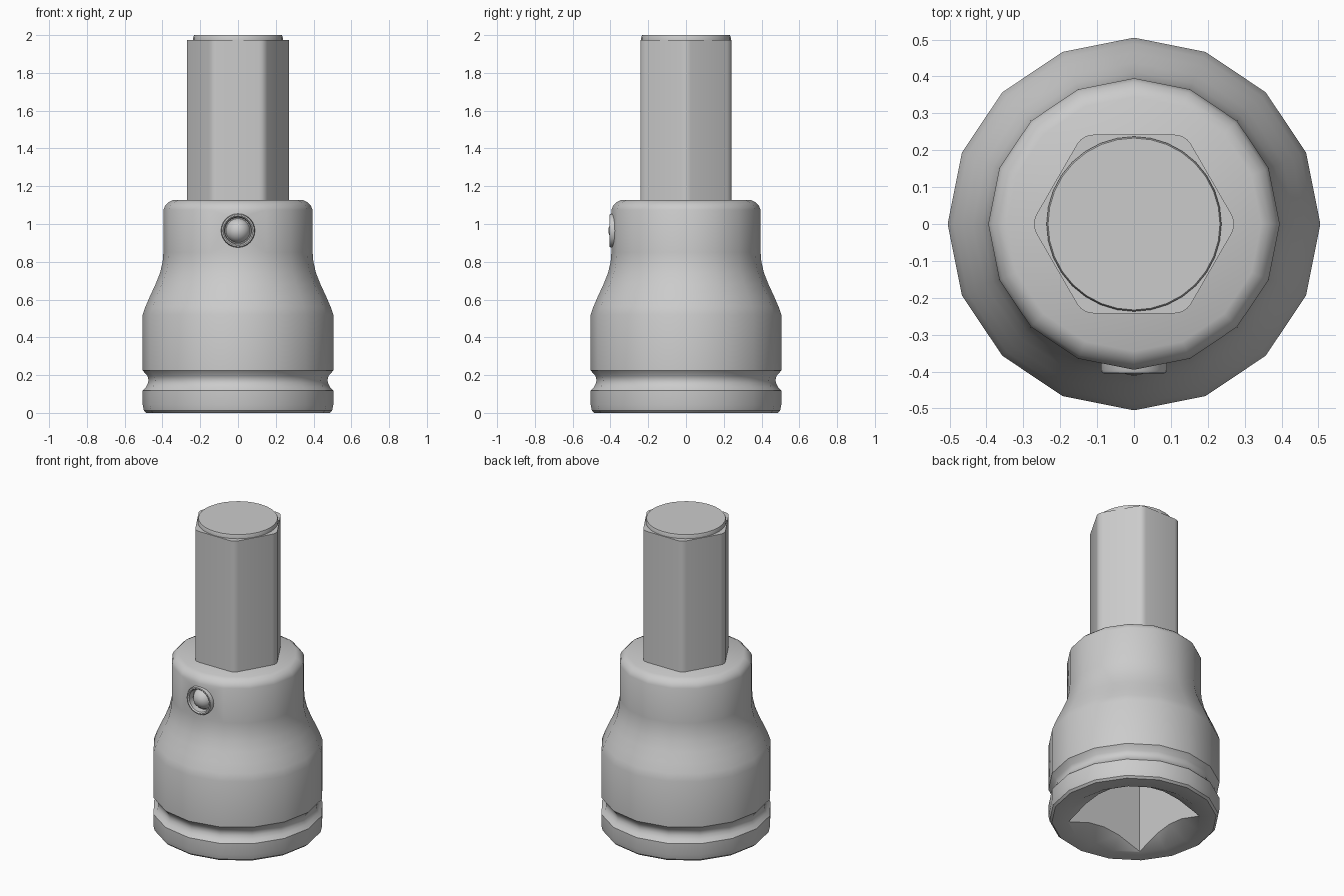
import bpy, bmesh
from math import sin, cos, pi, radians
from mathutils import Matrix

if "Cube" in bpy.data.objects:
    bpy.data.objects.remove(bpy.data.objects["Cube"])


def loft(name, rings, matrix=None):
    """Closed solid from equal-length rings of points, capped at both ends."""
    bm = bmesh.new()
    vs = [[bm.verts.new(p) for p in ring] for ring in rings]
    n = len(vs[0])
    for a, b in zip(vs, vs[1:]):
        for i in range(n):
            j = (i + 1) % n
            bm.faces.new((a[i], a[j], b[j], b[i]))
    bm.faces.new(vs[0][::-1])
    bm.faces.new(vs[-1])
    if matrix:
        bm.transform(matrix)
    bmesh.ops.recalc_face_normals(bm, faces=bm.faces)
    return to_object(name, bm)


def to_object(name, bm):
    mesh = bpy.data.meshes.new(name)
    bm.to_mesh(mesh)
    bm.free()
    ob = bpy.data.objects.new(name, mesh)
    bpy.context.collection.objects.link(ob)
    return ob


def lathe(name, profile, sides, matrix=None):
    return loft(name, [[(r * cos(2 * pi * i / sides), r * sin(2 * pi * i / sides), z)
                        for i in range(sides)] for r, z in profile], matrix)


def activate(ob):
    bpy.ops.object.select_all(action='DESELECT')
    ob.select_set(True)
    bpy.context.view_layer.objects.active = ob


def cut(ob, cutter):
    cutter.hide_render = True
    activate(ob)
    mod = ob.modifiers.new("cut", 'BOOLEAN')
    mod.operation, mod.solver, mod.object = 'DIFFERENCE', 'EXACT', cutter
    bpy.ops.object.modifier_apply(modifier=mod.name)
    bpy.data.objects.remove(cutter)


def smooth(ob, degrees=32):
    activate(ob)
    bpy.ops.object.shade_smooth_by_angle(angle=radians(degrees))


# Socket body: countersunk base, grooved flange, flared shoulder, bevelled top
body = lathe("socket_body", [
    (0.24, 0.087), (0.39, 0), (0.485, 0), (0.498, 0.012), (0.505, 0.045), (0.505, 0.118),
    (0.486, 0.138), (0.476, 0.158), (0.474, 0.175), (0.479, 0.195), (0.505, 0.225),
    (0.505, 0.52), (0.489, 0.565), (0.465, 0.62), (0.437, 0.68), (0.413, 0.74),
    (0.399, 0.80), (0.395, 0.85), (0.395, 1.075), (0.385, 1.098), (0.367, 1.115),
    (0.345, 1.126)], 16)

# Square drive recess
bm = bmesh.new()
bmesh.ops.create_cube(bm, size=1, matrix=Matrix.Translation((0, 0, 0.2))
                      @ Matrix.Diagonal((0.545, 0.545, 0.8, 1)))
cut(body, to_object("drive_cutter", bm))

# Retaining pin hole on the front; local z points along -y
front = Matrix.Translation((0, 0, 0.965)) @ Matrix.Rotation(pi / 2, 4, 'X')
cut(body, lathe("pin_hole_cutter", [(0.075, 0.34), (0.075, 0.5)], 24, front))
smooth(body)

# Raised collar around the pin hole
collar = lathe("pin_collar", [
    (0.071, 0.335), (0.09, 0.335), (0.09, 0.396), (0.086, 0.404), (0.079, 0.405),
    (0.072, 0.398), (0.069, 0.36)], 24, front)
smooth(collar)

# Domed pin
bm = bmesh.new()
bmesh.ops.create_uvsphere(bm, u_segments=24, v_segments=12, radius=0.066,
                          matrix=front @ Matrix.Translation((0, 0, 0.345)))
smooth(to_object("pin_ball", bm))

# Hex bit with rounded corners
corner_r = 0.05
centre_r = (0.242 - corner_r) / cos(pi / 6)
outline = []
for k in range(6):
    a = k * pi / 3
    for d in (-30, -10, 10, 30):
        t = a + radians(d)
        outline.append((centre_r * cos(a) + corner_r * cos(t),
                        centre_r * sin(a) + corner_r * sin(t)))
bit = loft("hex_bit", [[(x, y, z) for x, y in outline] for z in (1.10, 1.975)])
smooth(bit)

# Round tip on the bit
tip = lathe("bit_tip", [(0.237, 1.97), (0.237, 1.988), (0.233, 2.0)], 32)
smooth(tip)
